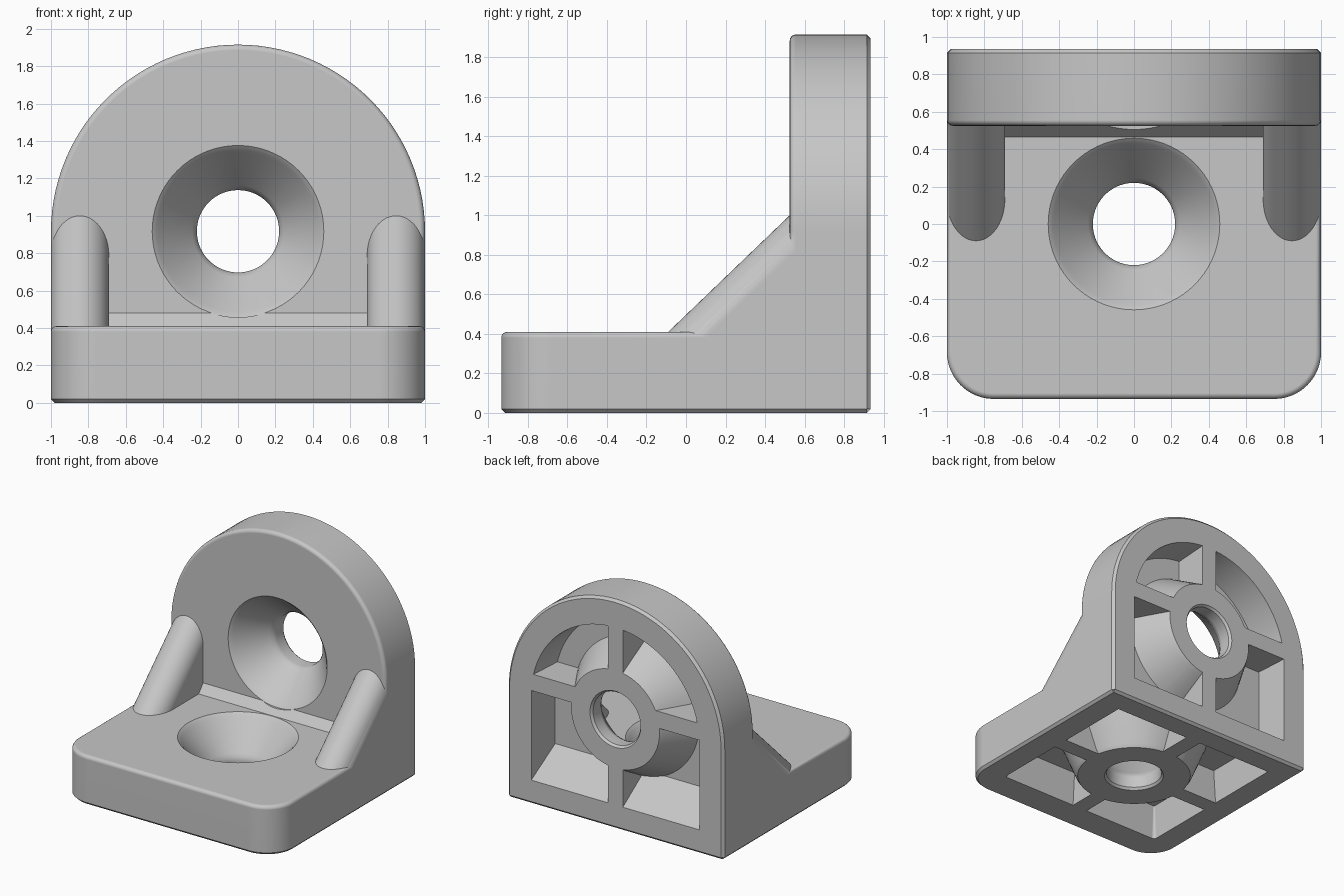
import bpy
import bmesh
from math import sin, cos, pi, radians

if "Cube" in bpy.data.objects:
    bpy.data.objects.remove(bpy.data.objects["Cube"])

BACK = 0.935      # y of the rear face
THICK = 0.41      # thickness of both plates
CHAMFER = 0.02    # outer edges
FILLET = 0.03     # inner face edges

grey = bpy.data.materials.new("plain grey")
grey.use_nodes = True
grey.diffuse_color = (0.57, 0.57, 0.57, 1)
grey.node_tree.nodes["Principled BSDF"].inputs["Base Color"].default_value = (0.57, 0.57, 0.57, 1)


# Plate coordinates: x, distance u from the shared corner, depth d from the outer face
def on_base(x, u, d):
    return (x, BACK - u, d)


def on_wall(x, u, d):
    return (x, BACK - d, u)


def loft(name, rings):
    """Closed solid through rings of equal point count."""
    bm = bmesh.new()
    rows = [[bm.verts.new(p) for p in ring] for ring in rings]
    n = len(rows[0])
    for a, b in zip(rows, rows[1:]):
        for i in range(n):
            j = (i + 1) % n
            bm.faces.new((a[i], a[j], b[j], b[i]))
    bm.faces.new(rows[0])
    bm.faces.new(rows[-1])
    bmesh.ops.recalc_face_normals(bm, faces=bm.faces)
    mesh = bpy.data.meshes.new(name)
    bm.to_mesh(mesh)
    bm.free()
    mesh.materials.append(grey)
    ob = bpy.data.objects.new(name, mesh)
    bpy.context.collection.objects.link(ob)
    return ob


def combine(target, tool, operation):
    mod = target.modifiers.new(operation.lower(), 'BOOLEAN')
    mod.operation = operation
    mod.solver = 'EXACT'
    mod.object = tool
    bpy.context.view_layer.objects.active = target
    bpy.ops.object.modifier_apply(modifier=mod.name)
    bpy.data.objects.remove(tool)


def outline(place, half, u0, u1, r, d, steps=28):
    """Rectangle whose two far corners are rounded by r."""
    pts = [(half, u0)]
    for side, start in ((1, 0), (-1, pi / 2)):
        for i in range(steps + 1):
            if side < 0 and i == 0 and half - r < 1e-4:
                continue
            a = start + i * pi / 2 / steps
            pts.append((side * (half - r) + r * cos(a), u1 - r + r * sin(a)))
    pts.append((-half, u0))
    return [place(x, u, d) for x, u in pts]


def plate(name, place, length, r):
    c = CHAMFER
    rings = [outline(place, 1 - c, c, length - c, r - c, 0),
             outline(place, 1, c, length, r, c)]
    for i in range(5):
        a = i * pi / 8
        e = FILLET * (1 - cos(a))
        d = THICK - FILLET + FILLET * sin(a)
        rings.append(outline(place, 1 - e, c, length - e, r - e, d))
    return loft(name, rings)


def bar(name, half, section):
    """Prism along x from a (y, z) section."""
    return loft(name, [[(x, y, z) for y, z in section] for x in (-half, half)])


def turned(name, place, centre, profile, n=72):
    """Round solid about the plate's hole axis from (radius, depth) pairs."""
    return loft(name, [[place(r * cos(2 * pi * i / n), centre + r * sin(2 * pi * i / n), d)
                        for i in range(n)] for r, d in profile])


def block(name, place, hx, u0, u1):
    return loft(name, [[place(x, u, d) for x, u in
                        ((-hx, u0), (hx, u0), (hx, u1), (-hx, u1))] for d in (-0.1, 0.5)])


# Two plates joined at the rear lower corner
body = plate("angle_bracket", on_base, 1.87, 0.25)
combine(body, plate("wall", on_wall, 1.915, 1.0), 'UNION')
combine(body, bar("corner_edge", 1 - CHAMFER,
                  [(BACK - CHAMFER, 0), (BACK, CHAMFER), (BACK - 0.1, 0.1)]), 'UNION')

# Small sloped web along the inner corner
combine(body, bar("corner_web", 0.75,
                  [(0.465, THICK), (0.525, 0.48), (0.6, 0.48), (0.6, 0.3), (0.465, 0.3)]), 'UNION')

# Round-topped gussets at both sides
RAD, SLOPE = 0.155, 0.59 / 0.615
CAP = RAD * (1 + SLOPE ** 2) ** 0.5
for side in (-1, 1):
    rings = []
    for y in (-0.25, 0.6):
        top = THICK + (y + 0.09) * SLOPE
        ring = [(side * (1 - RAD + RAD * cos(pi * i / 24)), y,
                 top - CAP + CAP * sin(pi * i / 24)) for i in range(25)]
        ring += [(side * (1 - 2 * RAD), y, 0.03), (side * 1.0, y, 0.03)]
        rings.append(ring)
    combine(body, loft("gusset", rings), 'UNION')

# Hollow pockets, leaving a boss and cross ribs, then the countersunk hole
SINK = ((0.235, -0.1), (0.235, 0), (0.22, 0.02), (0.22, 0.11), (0.228, 0.135), (0.245, 0.165),
        (0.42, 0.37), (0.435, 0.388), (0.447, 0.4), (0.46, 0.411), (0.46, 0.5))
for place, centre, cross, far, r, rim in ((on_base, 0.935, 0.92, 1.61, 0.03, 0.45),
                                          (on_wall, 0.917, 1.02, 1.685, 0.77, 0.41)):
    pocket = loft("pocket", [
        outline(place, 0.78, 0.186, far, r, -0.02),
        outline(place, 0.76, 0.4, far - 0.02, r - 0.02, 0.29)])
    boss = ((rim, -0.1), (rim, 0), (rim + 0.02, 0.03), (0.58, 0.3), (0.58, 0.5))
    combine(pocket, block("upright_rib", place, 0.07, -0.1, 2.1), 'DIFFERENCE')
    combine(pocket, block("cross_rib", place, 1.1, cross - 0.07, cross + 0.07), 'DIFFERENCE')
    combine(pocket, turned("boss", place, centre, boss), 'DIFFERENCE')
    combine(body, pocket, 'DIFFERENCE')
    combine(body, turned("countersink", place, centre, SINK), 'DIFFERENCE')

# Smooth shading with crisp edges
bpy.ops.object.select_all(action='DESELECT')
body.select_set(True)
bpy.context.view_layer.objects.active = body
bpy.ops.object.shade_smooth_by_angle(angle=radians(28))
weighted = body.modifiers.new("even_shading", 'WEIGHTED_NORMAL')
weighted.keep_sharp = True
